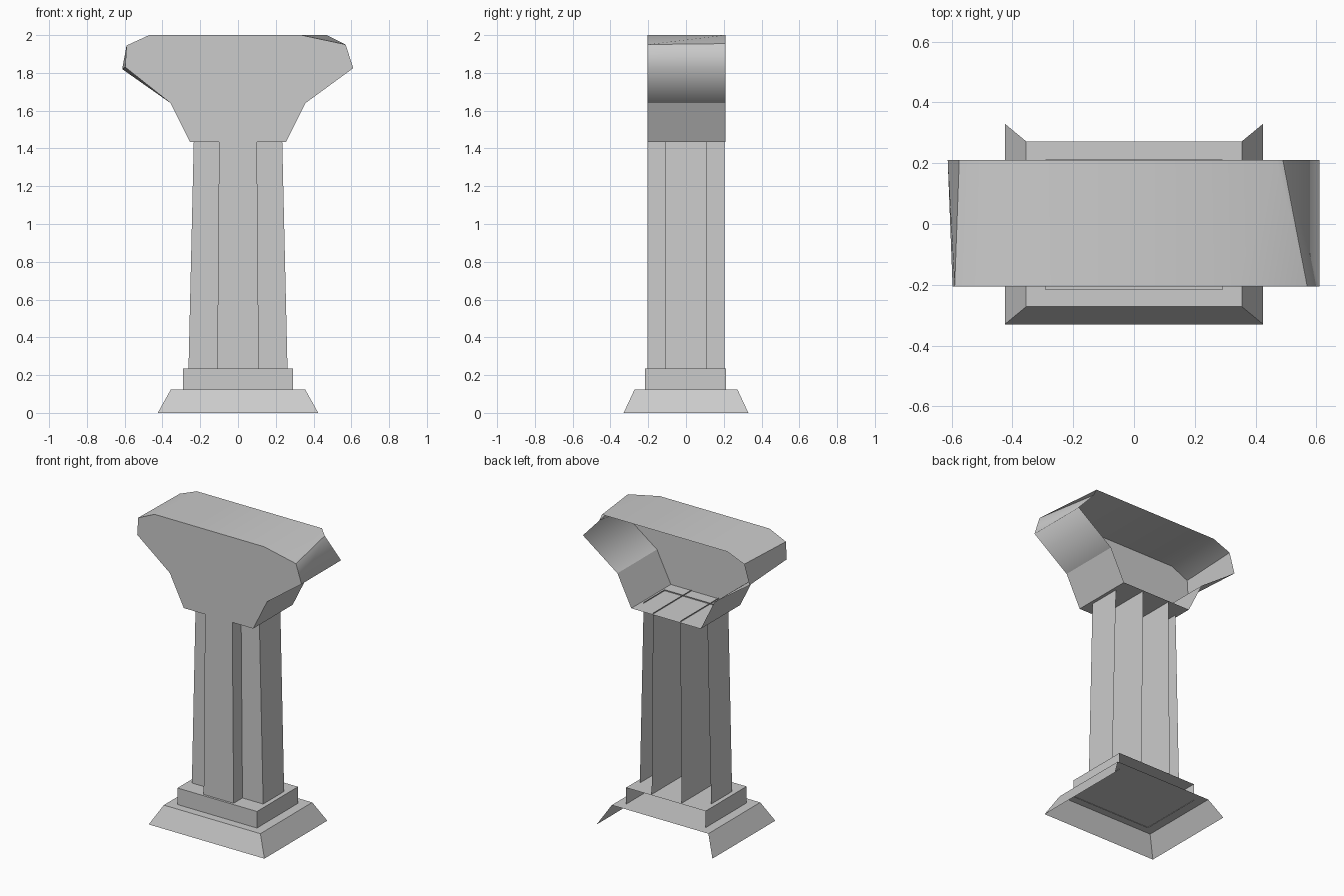
import bpy
import bmesh
from mathutils import Vector

cube = bpy.data.objects.get("Cube")
if cube:
    bpy.data.objects.remove(cube, do_unlink=True)

stone = bpy.data.materials.new("pale_grey_stone")
stone.use_nodes = True
stone.diffuse_color = (0.6, 0.6, 0.6, 1)
stone.node_tree.nodes["Principled BSDF"].inputs["Base Color"].default_value = (0.6, 0.6, 0.6, 1)


def finish(name, bm):
    mesh = bpy.data.meshes.new(name)
    bm.to_mesh(mesh)
    bm.free()
    mesh.materials.append(stone)
    obj = bpy.data.objects.new(name, mesh)
    bpy.context.collection.objects.link(obj)
    return obj


def open_block(name, bottom, top, z0, z1, y_shift=0.0, lid=True):
    """Tapered block with no back and no underside; sizes are half widths."""
    bm = bmesh.new()
    bmesh.ops.create_cube(bm, size=2)
    bm.normal_update()
    unwanted = [f for f in bm.faces
                if f.normal.y > 0.5 or f.normal.z < -0.5
                or (f.normal.z > 0.5 and not lid)]
    bmesh.ops.delete(bm, geom=unwanted, context='FACES')
    for v in bm.verts:
        hx, hy = top if v.co.z > 0 else bottom
        v.co = (v.co.x * hx, v.co.y * hy + y_shift, z1 if v.co.z > 0 else z0)
    return finish(name, bm)


# Stepped foot
open_block("sloped_base", (0.425, 0.33), (0.355, 0.272), 0, 0.125)
open_block("plinth", (0.292, 0.215), (0.292, 0.215), 0.122, 0.235, -0.003)

# Cross-shaped shaft made of two tapered shells
open_block("shaft_centre", (0.11, 0.203), (0.1, 0.203), 0.235, 1.442, lid=False)
open_block("shaft_arms", (0.262, 0.11), (0.234, 0.11), 0.235, 1.442, lid=False)

# Capital: front and back outlines, anticlockwise from the lower left
front = [(-0.255, 1.435), (0.255, 1.435), (0.357, 1.64), (0.61, 1.825),
         (0.57, 1.95), (0.335, 2), (0, 2), (-0.47, 2),
         (-0.59, 1.945), (-0.597, 1.83), (-0.357, 1.64)]
back = list(front)
back[4], back[5] = (0.49, 1.955), (0.47, 2)
back[7], back[8], back[9] = (-0.45, 2), (-0.575, 1.95), (-0.613, 1.82)
smooth_corners = (3, 5, 6, 7)

bm = bmesh.new()
f_ring = [bm.verts.new((x, -0.205, z)) for x, z in front]
b_ring = [bm.verts.new((x, 0.21, z)) for x, z in back]
count = len(front)
for i in range(count):
    j = (i + 1) % count
    bm.faces.new((f_ring[i], f_ring[j], b_ring[j], b_ring[i]))

# Front: lower band, central triangle and the two wings
for ids in ((0, 1, 2, 10), (10, 2, 6), (2, 3, 4, 5, 6), (10, 6, 7, 8, 9)):
    bm.faces.new([f_ring[i] for i in ids])

middle = Vector((0, 0, 1.75))
bm.normal_update()
for f in bm.faces:
    f.smooth = True
    if f.normal.dot(f.calc_center_median() - middle) < 0:
        f.normal_flip()
for e in bm.edges:
    e.smooth = False
for i in smooth_corners:
    bm.edges.get((f_ring[i], b_ring[i])).smooth = True
finish("capital", bm)
